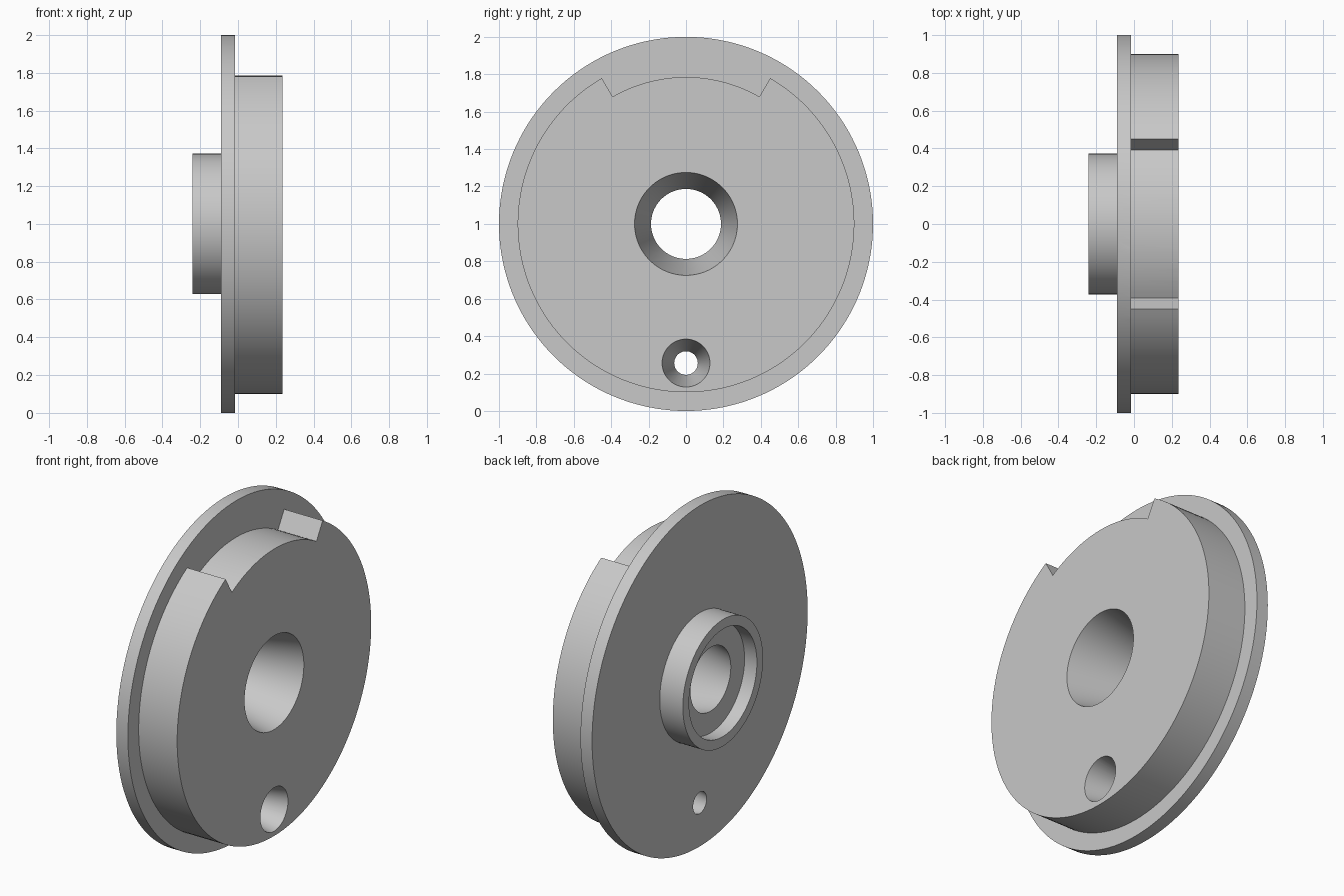
import bpy, bmesh
from math import sin, cos, radians
from mathutils import Vector

cube = bpy.data.objects.get("Cube")
if cube:
    bpy.data.objects.remove(cube, do_unlink=True)

metal = bpy.data.materials.new("light_grey")
metal.use_nodes = True
GREY = (0.58, 0.58, 0.58, 1)
metal.diffuse_color = GREY
metal.node_tree.nodes["Principled BSDF"].inputs["Base Color"].default_value = GREY


def revolve(name, profile, start=0, end=360, steps=144, centre_z=1.0):
    """Sweep a closed (x, radius) profile about an axis along x; angles run from straight up."""
    full = end - start == 360
    bm = bmesh.new()
    rings = []
    for i in range(steps if full else steps + 1):
        a = radians(start + (end - start) * i / steps)
        rings.append([bm.verts.new((x, r * sin(a), centre_z + r * cos(a))) for x, r in profile])
    pairs = list(zip(rings, rings[1:]))
    if full:
        pairs.append((rings[-1], rings[0]))
    else:
        bm.faces.new(rings[0])
        bm.faces.new(rings[-1])
    n = len(profile)
    for a, b in pairs:
        for j in range(n):
            k = (j + 1) % n
            bm.faces.new((a[j], a[k], b[k], b[j]))
    bmesh.ops.recalc_face_normals(bm, faces=bm.faces)
    mesh = bpy.data.meshes.new(name)
    bm.to_mesh(mesh)
    bm.free()
    mesh.materials.append(metal)
    obj = bpy.data.objects.new(name, mesh)
    bpy.context.collection.objects.link(obj)
    return obj


def tapered_plug(name, x0, r0, x1, r1, centre_z):
    """Solid cone frustum along x."""
    bm = bmesh.new()
    bmesh.ops.create_cone(bm, cap_ends=True, segments=64, radius1=r0, radius2=r1, depth=x1 - x0)
    for v in bm.verts:
        v.co = Vector(((x0 + x1) / 2 + v.co.z, v.co.y, centre_z - v.co.x))
    bmesh.ops.recalc_face_normals(bm, faces=bm.faces)
    mesh = bpy.data.meshes.new(name)
    bm.to_mesh(mesh)
    bm.free()
    mesh.materials.append(metal)
    obj = bpy.data.objects.new(name, mesh)
    bpy.context.collection.objects.link(obj)
    return obj


# Hub with recess, flange, body and tapered bore in one profile
BACK, FLANGE_BACK, FLANGE_FRONT, FRONT = -0.24, -0.09, -0.015, 0.235
FLOOR = -0.16
disc = revolve("flanged_disc", [
    (BACK, 0.372), (FLANGE_BACK, 0.372), (FLANGE_BACK, 1.0), (FLANGE_FRONT, 1.0),
    (FLANGE_FRONT, 0.9), (FRONT, 0.9), (FRONT, 0.275), (FLOOR, 0.187),
    (FLOOR, 0.315), (BACK, 0.315)])

# Wide notch at the top of the body, down to the flange
notch = revolve("notch_cutter", [
    (FLANGE_FRONT, 0.785), (0.3, 0.785), (0.3, 1.1), (FLANGE_FRONT, 1.1)],
    start=-30, end=30, steps=24)

# Small tapered hole near the bottom, extended past both faces
slope = (0.128 - 0.063) / (FRONT - FLANGE_BACK)
over = 0.05
pin_hole = tapered_plug("pin_hole_cutter", FLANGE_BACK - over, 0.063 - slope * over,
                        FRONT + over, 0.128 + slope * over, 0.256)

for cutter in (notch, pin_hole):
    cutter.hide_render = True
    mod = disc.modifiers.new(cutter.name, 'BOOLEAN')
    mod.operation = 'DIFFERENCE'
    mod.solver = 'EXACT'
    mod.object = cutter

bpy.ops.object.select_all(action='DESELECT')
disc.select_set(True)
bpy.context.view_layer.objects.active = disc
for mod in list(disc.modifiers):
    bpy.ops.object.modifier_apply(modifier=mod.name)
for cutter in (notch, pin_hole):
    bpy.data.objects.remove(cutter, do_unlink=True)

bpy.ops.object.shade_smooth_by_angle(angle=radians(30))
